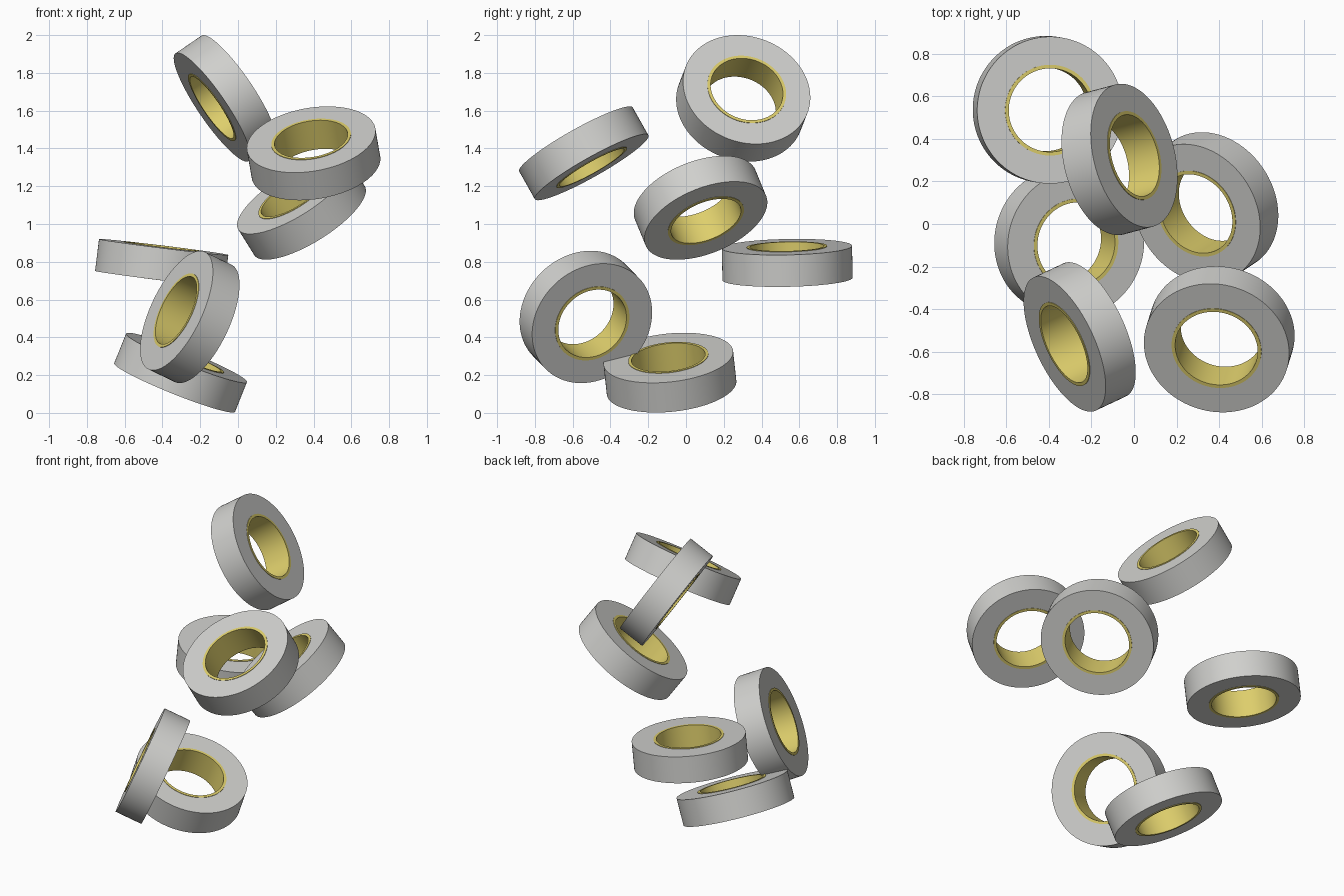
import bpy
import math
from mathutils import Vector

cube = bpy.data.objects.get("Cube")
if cube:
    bpy.data.objects.remove(cube)

SEGMENTS = 96
OUTER, CORE, HOLE = 0.345, 0.213, 0.196   # radii
HALF = 0.085                              # half the tape width
LIP = 0.003                               # core stands slightly proud


def make_material(name, color):
    mat = bpy.data.materials.new(name)
    mat.use_nodes = True
    mat.diffuse_color = color
    mat.node_tree.nodes["Principled BSDF"].inputs["Base Color"].default_value = color
    return mat


def make_ring(name, r_in, r_out, half, mat, centre, axis):
    """Revolve a rectangular section around the local z axis."""
    section = [(r_in, -half), (r_out, -half), (r_out, half), (r_in, half)]
    verts, faces = [], []
    n = len(section)
    for i in range(SEGMENTS):
        a = 2 * math.pi * i / SEGMENTS
        verts += [(r * math.cos(a), r * math.sin(a), z) for r, z in section]
        j = (i + 1) % SEGMENTS
        for k in range(n):
            m = (k + 1) % n
            faces.append((i * n + k, j * n + k, j * n + m, i * n + m))
    mesh = bpy.data.meshes.new(name)
    mesh.from_pydata(verts, [], faces)
    mesh.materials.append(mat)
    obj = bpy.data.objects.new(name, mesh)
    bpy.context.collection.objects.link(obj)
    obj.location = centre
    obj.rotation_euler = Vector(axis).to_track_quat('Z', 'Y').to_euler()
    bpy.ops.object.select_all(action='DESELECT')
    obj.select_set(True)
    bpy.context.view_layer.objects.active = obj
    bpy.ops.object.shade_smooth_by_angle(angle=math.radians(30))


tape_grey = make_material("tape grey", (0.63, 0.63, 0.61, 1))
core_yellow = make_material("core yellow", (0.73, 0.62, 0.15, 1))

# Each roll: centre and axis direction
rolls = {
    "top": ((-0.068, 0.303, 1.665), (0.807, 0.215, 0.55)),
    "upper_front": ((0.40, -0.541, 1.374), (-0.15, -0.485, 0.861)),
    "upper_middle": ((0.336, 0.077, 1.086), (-0.50, -0.33, 0.80)),
    "lower_back": ((-0.404, 0.536, 0.794), (0.122, -0.02, 0.99)),
    "lower_front": ((-0.255, -0.53, 0.508), (-0.83, -0.39, 0.40)),
    "bottom": ((-0.304, -0.085, 0.213), (0.37, -0.10, 0.92)),
}

for name, (centre, axis) in rolls.items():
    make_ring(name + "_tape", CORE, OUTER, HALF, tape_grey, centre, axis)
    make_ring(name + "_core", HOLE, CORE, HALF + LIP, core_yellow, centre, axis)
